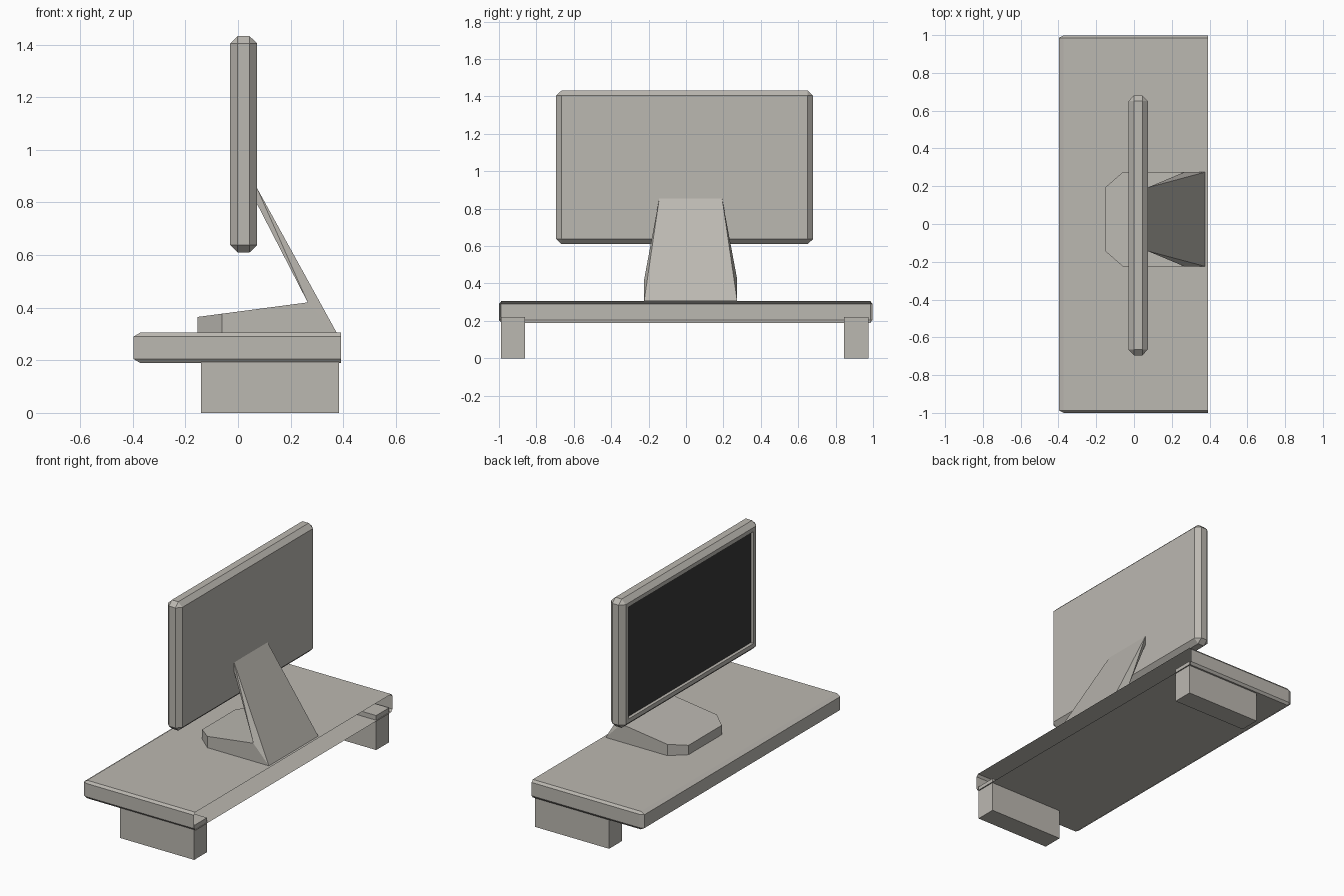
import bpy
import bmesh
from itertools import product
from mathutils import Vector

cube = bpy.data.objects.get("Cube")
if cube:
    bpy.data.objects.remove(cube, do_unlink=True)


def make_material(name, rgb):
    mat = bpy.data.materials.new(name)
    mat.use_nodes = True
    mat.diffuse_color = (*rgb, 1)
    mat.node_tree.nodes["Principled BSDF"].inputs["Base Color"].default_value = (*rgb, 1)
    return mat


grey = make_material("warm_grey", (0.5, 0.48, 0.44))
dark = make_material("screen_black", (0.04, 0.04, 0.04))


def hull(points):
    """Convex solid with flat faces merged into polygons."""
    bm = bmesh.new()
    for p in points:
        bm.verts.new(p)
    bmesh.ops.convex_hull(bm, input=bm.verts[:])
    bmesh.ops.dissolve_limit(bm, angle_limit=0.01, verts=bm.verts[:], edges=bm.edges[:])
    bmesh.ops.recalc_face_normals(bm, faces=bm.faces[:])
    return bm


def chamfered_box(lo, hi, cut):
    """Box whose edges are cut back by a different amount on each axis."""
    points = []
    for signs in product((0, 1), repeat=3):
        for full in range(3):
            p = [hi[i] if signs[i] else lo[i] for i in range(3)]
            for i in range(3):
                if i != full:
                    p[i] += -cut[i] if signs[i] else cut[i]
            points.append(p)
    return hull(points)


def finish(name, bm, materials=(grey,)):
    mesh = bpy.data.meshes.new(name)
    bm.to_mesh(mesh)
    bm.free()
    for mat in materials:
        mesh.materials.append(mat)
    obj = bpy.data.objects.new(name, mesh)
    bpy.context.collection.objects.link(obj)
    return obj


# Shelf: chamfered hollow shell, open along its rear edge
BACK = 0.391
shelf = chamfered_box((-0.397, -1, 0.19), (0.5, 0.998, 0.305), (0.025, 0.012, 0.015))
bmesh.ops.bisect_plane(shelf, geom=shelf.verts[:] + shelf.edges[:] + shelf.faces[:],
                       plane_co=(BACK, 0, 0), plane_no=(1, 0, 0), clear_outer=True)
finish("shelf", shelf)

# Feet, reaching up into the shell
for name, y0 in (("foot_right", -0.99), ("foot_left", 0.845)):
    finish(name, hull(product((-0.14, 0.384), (y0, y0 + 0.13), (0, 0.22))))

# Monitor: chamfered case with a recessed dark screen on the -x side
monitor = chamfered_box((-0.03, -0.695, 0.61), (0.073, 0.68, 1.432), (0.029, 0.03, 0.028))
front = min(monitor.faces, key=lambda f: f.calc_center_median().x)
bmesh.ops.inset_region(monitor, faces=[front], thickness=0.037)
screen = bmesh.ops.extrude_discrete_faces(monitor, faces=[front])["faces"][0]
bmesh.ops.translate(monitor, verts=screen.verts[:], vec=Vector((0.02, 0, 0)))
screen.material_index = 1
finish("monitor", monitor, (grey, dark))

# Stand base: wedge with clipped front corners and a sloping back
MID, WIDE, NARROW = 0.025, 0.249, 0.168
FLOOR = 0.305


def base_top(x):
    return 0.385 + 0.132 * x


base = []
arm = []
for side in (-1, 1):
    wide, narrow = MID + side * WIDE, MID + side * NARROW
    for x, y in ((-0.153, narrow), (-0.06, wide)):
        base += [(x, y, FLOOR), (x, y, base_top(x))]
    rear = [(0.265, wide, base_top(0.265)), (0.375, wide, FLOOR)]
    base += rear
    # Stand arm: leaning plate tapering up to the back of the monitor
    arm += rear + [(0.072, narrow, 0.795), (0.072, narrow, 0.855)]
finish("stand_base", hull(base))
finish("stand_arm", hull(arm))
